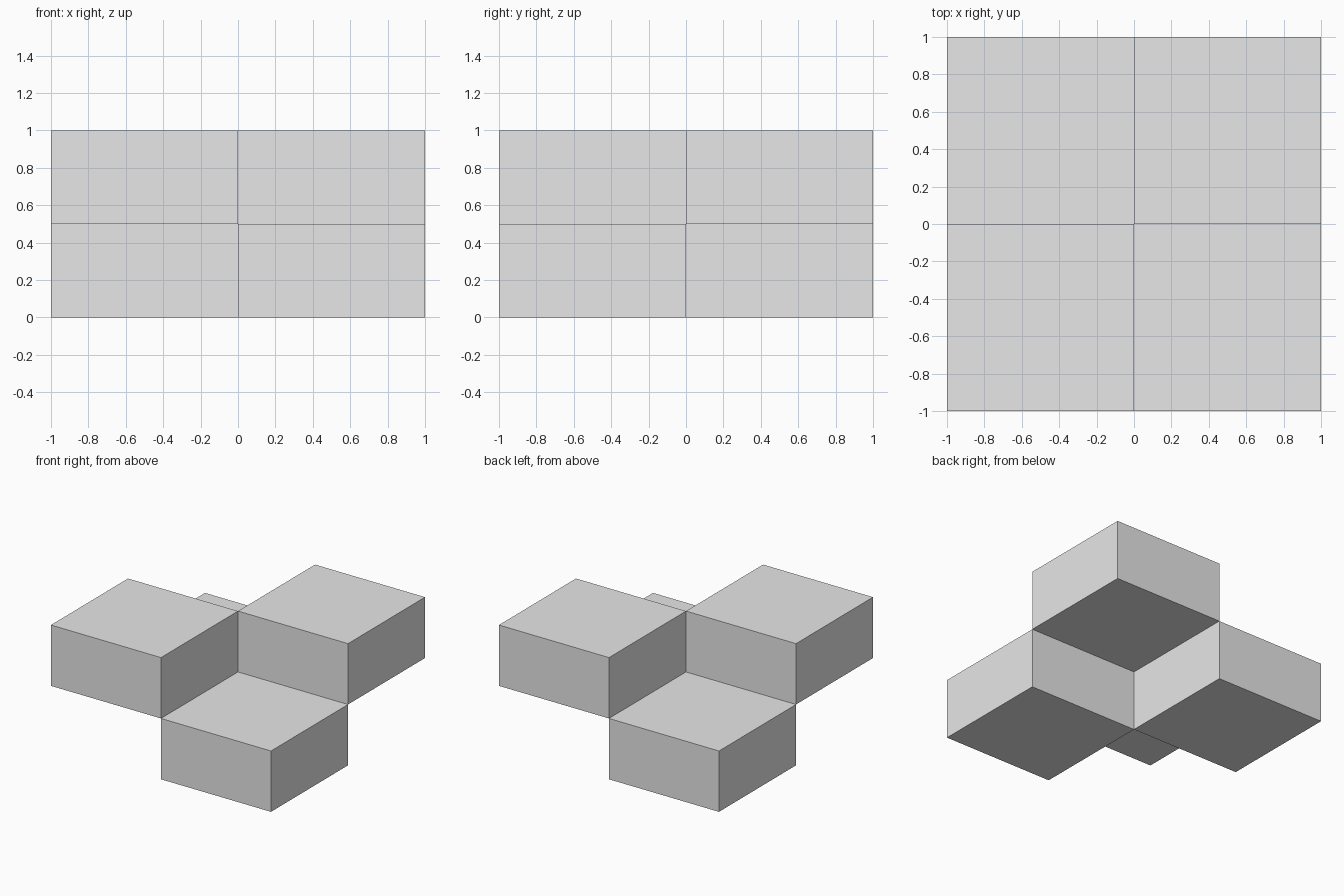
import bpy

if "Cube" in bpy.data.objects:
    bpy.data.objects.remove(bpy.data.objects["Cube"], do_unlink=True)

# Single plain grey
grey = bpy.data.materials.new("light_grey")
grey.use_nodes = True
colour = (0.8, 0.8, 0.8, 1)
grey.diffuse_color = colour
grey.node_tree.nodes["Principled BSDF"].inputs["Base Color"].default_value = colour

WIDTH, HEIGHT = 1.0, 0.5


def block(name, x_side, y_side, level):
    """Flat square block in one quadrant, on the given level."""
    bpy.ops.mesh.primitive_cube_add(
        size=1,
        location=(x_side * WIDTH / 2, y_side * WIDTH / 2, (level + 0.5) * HEIGHT))
    obj = bpy.context.object
    obj.name = name
    obj.scale = (WIDTH, WIDTH, HEIGHT)
    bpy.ops.object.transform_apply(location=False, rotation=False, scale=True)
    obj.data.materials.append(grey)


# Checkerboard of blocks: one diagonal pair raised, the other on the ground
for x_side, x_name in ((-1, "right"), (1, "left")):
    for y_side, y_name in ((-1, "front"), (1, "back")):
        raised = x_side == y_side
        level_name = "upper" if raised else "lower"
        block(f"{level_name}_{y_name}_{x_name}_block", x_side, y_side, int(raised))
